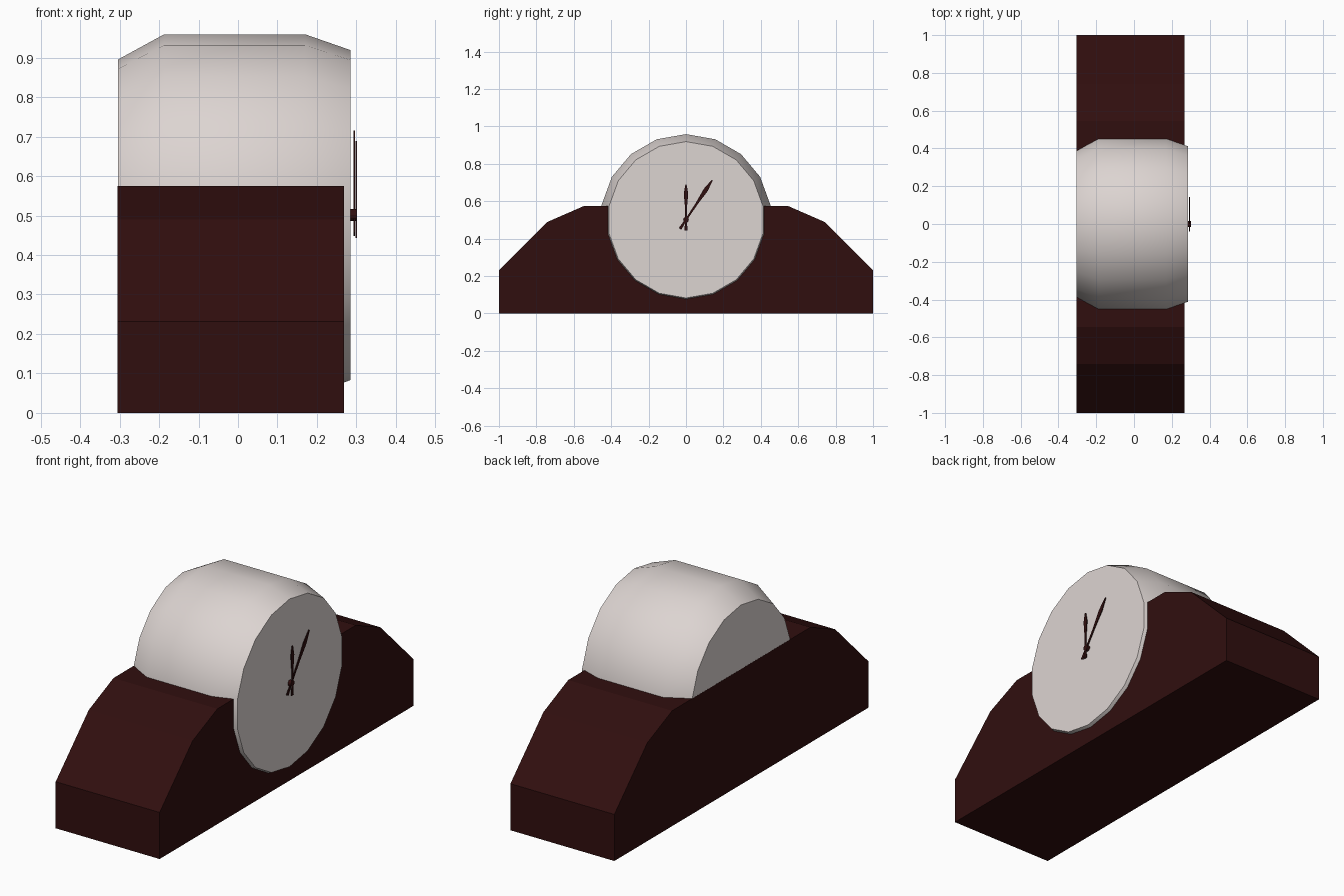
import bpy, bmesh, math

if "Cube" in bpy.data.objects:
    bpy.data.objects.remove(bpy.data.objects["Cube"])

CENTRE_Z = 0.501
SIDES = 18


def material(name, rgb):
    m = bpy.data.materials.new(name)
    m.diffuse_color = (*rgb, 1)
    m.use_nodes = True
    m.node_tree.nodes["Principled BSDF"].inputs["Base Color"].default_value = m.diffuse_color
    return m


wood = material("dark mahogany", (0.030, 0.0045, 0.0045))
ivory = material("warm ivory", (0.72, 0.66, 0.64))


def make_object(name, bm, mat):
    bmesh.ops.recalc_face_normals(bm, faces=bm.faces)
    mesh = bpy.data.meshes.new(name)
    bm.to_mesh(mesh)
    bm.free()
    mesh.materials.append(mat)
    ob = bpy.data.objects.new(name, mesh)
    bpy.context.collection.objects.link(ob)
    return ob


def extrude_yz(name, points, x0, x1, mat):
    """Solid from a (y, z) outline, running from x0 to x1."""
    bm = bmesh.new()
    face = bm.faces.new([bm.verts.new((x0, y, z)) for y, z in points])
    ext = bmesh.ops.extrude_face_region(bm, geom=[face])["geom"]
    for v in ext:
        if isinstance(v, bmesh.types.BMVert):
            v.co.x = x1
    return make_object(name, bm, mat)


def lathe_x(name, profile, sides, mat):
    """Capped solid of revolution about the clock axis from (x, radius) rings."""
    bm = bmesh.new()
    rings = []
    for x, r in profile:
        angles = [2 * math.pi * i / sides for i in range(sides)]
        rings.append([bm.verts.new((x, r * math.sin(a), CENTRE_Z + r * math.cos(a)))
                      for a in angles])
    for a, b in zip(rings, rings[1:]):
        for i in range(sides):
            j = (i + 1) % sides
            bm.faces.new((a[i], a[j], b[j], b[i]))
    bm.faces.new(rings[0])
    bm.faces.new(rings[-1])
    return make_object(name, bm, mat)


# Wooden mantel base with stepped shoulders
half = [(1, 0), (1, 0.232), (0.74, 0.49), (0.545, 0.575)]
extrude_yz("base", half + [(-y, z) for y, z in reversed(half)], -0.305, 0.268, wood)

# Clock drum with bevelled rims; its front cap is the dial
drum = lathe_x("drum", [(-0.3045, 0.394), (-0.187, 0.458), (0.17, 0.458), (0.285, 0.418)],
               SIDES, ivory)
bpy.context.view_layer.objects.active = drum
drum.select_set(True)
bpy.ops.object.shade_smooth_by_angle(angle=math.radians(32))
drum.select_set(False)

# Central pin
lathe_x("hand_pin", [(0.283, 0.015), (0.301, 0.015)], 12, wood)


# Clock hands: slim leaf shapes with a short tail
def hand(name, length, angle, x):
    half = [(0.008, -0.058), (0.005, 0), (0.006, 0.4 * length),
            (0.012, 0.75 * length), (0.003, length)]
    outline = half + [(-w, l) for w, l in reversed(half)]
    c, s = math.cos(angle), math.sin(angle)
    pts = [(w * c + l * s, CENTRE_Z + l * c - w * s) for w, l in outline]
    extrude_yz(name, pts, x - 0.002, x + 0.002, wood)


hand("minute_hand", 0.255, math.radians(33.5), 0.294)
hand("hour_hand", 0.188, 0, 0.300)
